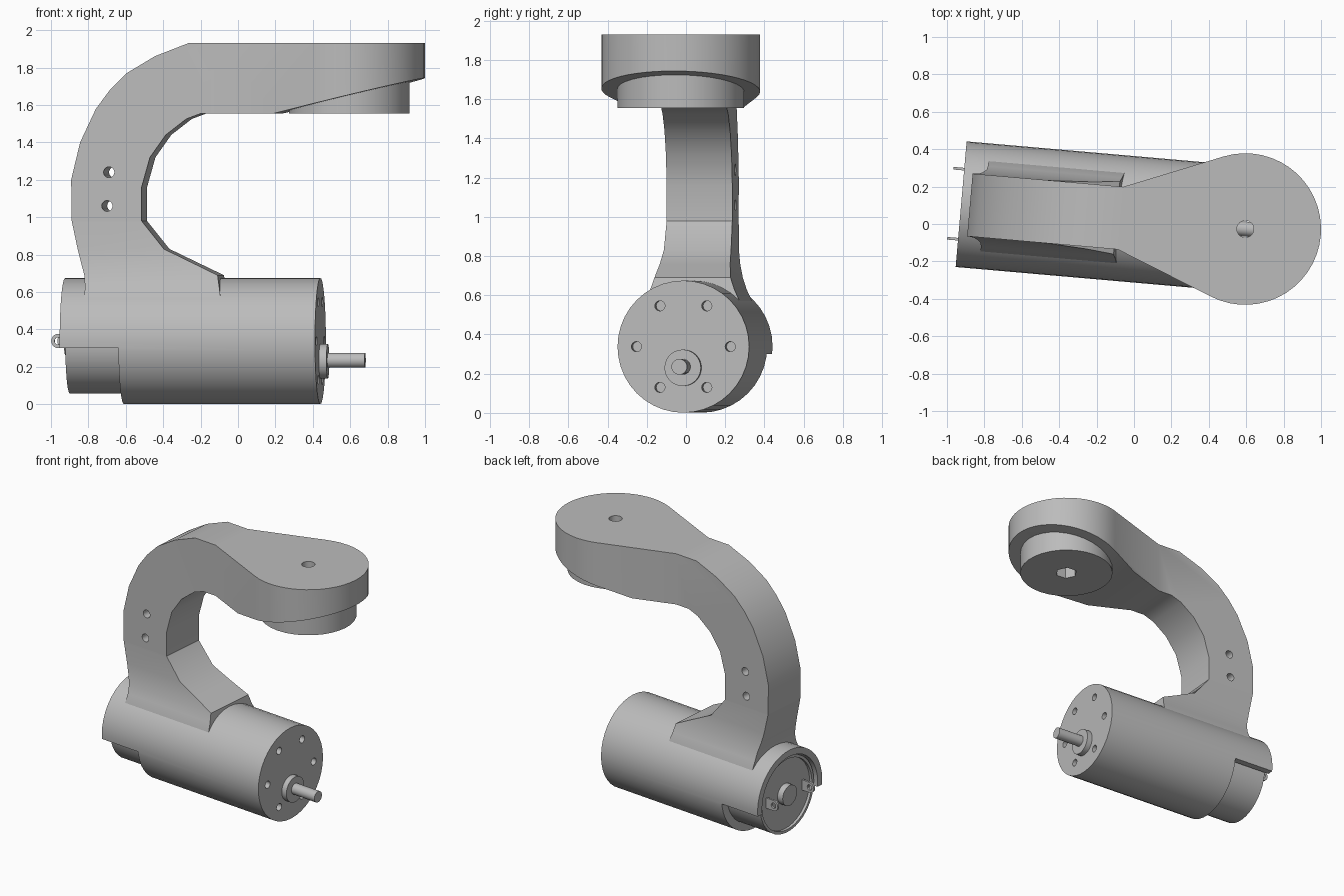
import bpy, bmesh, math
from mathutils import Matrix, Vector

cube = bpy.data.objects.get("Cube")
if cube:
    bpy.data.objects.remove(cube, do_unlink=True)

grey = bpy.data.materials.new("plain grey")
grey.use_nodes = True
grey.diffuse_color = (0.5, 0.5, 0.5, 1)
grey.node_tree.nodes["Principled BSDF"].inputs["Base Color"].default_value = (0.5, 0.5, 0.5, 1)

# The assembly is built along x around the clamp axis, then turned slightly
PLACE = Matrix.Translation((0.595, -0.027, 0)) @ Matrix.Rotation(math.radians(-5), 4, "Z")
AXIS_Z = 0.338
MOTOR_R = 0.337
FRONT, CUT, BACK = -0.155, -1.21, -1.525
parts = []


def finish(name, bm, part=True):
    bmesh.ops.recalc_face_normals(bm, faces=bm.faces)
    mesh = bpy.data.meshes.new(name)
    bm.to_mesh(mesh)
    bm.free()
    mesh.materials.append(grey)
    ob = bpy.data.objects.new(name, mesh)
    bpy.context.collection.objects.link(ob)
    if part:
        parts.append(ob)
    return ob


def loft(name, rings, part=True):
    """Skin a stack of equal-length point rings and cap both ends."""
    bm = bmesh.new()
    rows = [[bm.verts.new(p) for p in ring] for ring in rings]
    n = len(rows[0])
    for a, b in zip(rows, rows[1:]):
        for i in range(n):
            bm.faces.new((a[i], a[(i + 1) % n], b[(i + 1) % n], b[i]))
    bm.faces.new(rows[0])
    bm.faces.new(rows[-1])
    return finish(name, bm, part)


def rod(name, axis, start, end, r, a=0.0, b=0.0, sides=32, part=True):
    """Cylinder along x, y or z; a and b are the other two coordinates."""
    def ring(t):
        pts = []
        for i in range(sides):
            w = math.tau * i / sides
            p = [a + r * math.cos(w), b + r * math.sin(w)]
            p.insert("xyz".index(axis), t)
            pts.append(p)
        return pts
    return loft(name, [ring(start), ring(end)], part)


def box(name, lo, hi, part=True):
    ring = lambda z: [(lo[0], lo[1], z), (hi[0], lo[1], z), (hi[0], hi[1], z), (lo[0], hi[1], z)]
    return loft(name, [ring(lo[2]), ring(hi[2])], part)


def boolean(ob, cutters, op="DIFFERENCE", keep=False):
    for c in cutters:
        c.hide_render = True
        m = ob.modifiers.new("cut", "BOOLEAN")
        m.operation, m.object, m.solver = op, c, "EXACT"
    bpy.context.view_layer.update()
    dg = bpy.context.evaluated_depsgraph_get()
    mesh = bpy.data.meshes.new_from_object(ob.evaluated_get(dg))
    ob.modifiers.clear()
    ob.data = mesh
    if not keep:
        for c in cutters:
            bpy.data.objects.remove(c, do_unlink=True)


# Arm: side profile crossed with a plan outline that widens into the round head
HEAD_R, HALF_W, NECK = 0.405, 0.168, -0.67
outer = [(-1.475, .98), (-1.478, 1.2), (-1.43, 1.4), (-1.345, 1.58), (-1.27, 1.68),
         (-1.18, 1.77), (-1.03, 1.86), (-.85, 1.93)]
inner = [(.5, 1.767), (-.38, 1.555), (-.78, 1.555), (-.86, 1.525), (-.97, 1.44),
         (-1.055, 1.32), (-1.1, 1.16), (-1.1, .98)]
side = outer + [(.5, 1.93)] + inner
arm = loft("arm", [[(x, y, z) for x, z in side] for y in (-0.5, 0.5)])

tangent = math.asin(HEAD_R / math.hypot(NECK, HALF_W)) - math.atan2(HALF_W, -NECK)
top_angle = math.pi / 2 + tangent
plan = [(-1.6, -HALF_W), (NECK, -HALF_W)]
plan += [(HEAD_R * math.cos(w), HEAD_R * math.sin(w))
         for w in (-top_angle + 2 * top_angle * i / 30 for i in range(31))]
plan += [(NECK, HALF_W), (-1.6, HALF_W)]
outline = loft("plan_cutter", [[(x, y, z) for x, y in plan] for z in (0.5, 2.2)], part=False)
boolean(arm, [outline], "INTERSECT")

# Cross holes in the arm
boolean(arm, [rod("hole_cutter", "y", -0.5, 0.5, 0.029, x, z, 20, False)
              for x, z in ((-1.275, 1.24), (-1.285, 1.06))])

# Round pad under the head, with bolt hole and hexagonal nut pocket
pad = rod("head_pad", "z", 1.555, 1.8, 0.323)
bolt = rod("bolt_cutter", "z", 1.4, 2.1, 0.045, sides=24, part=False)
nut = rod("nut_cutter", "z", 1.4, 1.66, 0.075, sides=6, part=False)
boolean(arm, [bolt, nut], keep=True)
boolean(pad, [bolt, nut])

# Flared foot blending the arm into the motor sleeve: z, left, right, half width
foot = [(.4, -1.4, -.67, .27), (.57, -1.4, -.67, .243), (.63, -1.4, -.68, .215),
        (.69, -1.405, -.69, .195), (.76, -1.425, -.835, .18), (.83, -1.443, -.98, .172),
        (.98, -1.475, -1.1, HALF_W)]
loft("arm_foot", [[(l, -w, z), (r, -w, z), (r, w, z), (l, w, z)] for z, l, r, w in foot])

# Motor sleeve, open at the back and cut away below
sleeve = rod("motor_sleeve", "x", BACK, FRONT, MOTOR_R, 0, AXIS_Z, 40)
cutters = [rod("bore_cutter", "x", -1.7, CUT, 0.29, 0, AXIS_Z, 40, False),
           box("notch_cutter", (-1.7, -0.5, -0.1), (CUT, 0.5, 0.3), False)]
for i in range(6):
    w = math.tau * i / 6
    cutters.append(rod("screw_cutter", "x", FRONT - 0.08, 0.1, 0.026,
                       0.24 * math.cos(w), AXIS_Z + 0.24 * math.sin(w), 16, False))
boolean(sleeve, cutters)

# Motor can with a shallow recessed end and rear bearing
can = rod("motor_can", "x", -1.5, CUT + 0.02, 0.28, 0, AXIS_Z, 40)
boolean(can, [rod("recess_cutter", "x", -1.7, -1.48, 0.26, 0, AXIS_Z, 40, False)])
rod("rear_bearing", "x", -1.525, -1.45, 0.075, 0, AXIS_Z, 24)

# Terminal tabs with eyelets
for name, y in (("right_terminal", -0.188), ("left_terminal", 0.188)):
    arc = [math.pi / 2 + math.pi * i / 10 for i in range(11)]
    edge = [(-1.47, 0.3), (-1.47, 0.376)]
    edge += [(-1.545 + 0.038 * math.cos(w), AXIS_Z + 0.038 * math.sin(w)) for w in arc]
    tab = loft(name, [[(x, y + t, z) for x, z in edge] for t in (-0.007, 0.007)])
    boolean(tab, [rod("eyelet_cutter", "y", y - 0.1, y + 0.1, 0.02, -1.545, AXIS_Z, 16, False)])

# Offset output boss and shaft
rod("shaft_boss", "x", FRONT - 0.02, FRONT + 0.04, 0.093, 0, 0.23, 32)
rod("output_shaft", "x", FRONT, 0.085, 0.04, 0, 0.235, 24)

# Place everything and shade smooth with crisp edges
bpy.ops.object.select_all(action="DESELECT")
for ob in parts:
    ob.matrix_world = PLACE
    ob.select_set(True)
bpy.context.view_layer.objects.active = parts[0]
bpy.ops.object.shade_smooth_by_angle(angle=math.radians(30))
